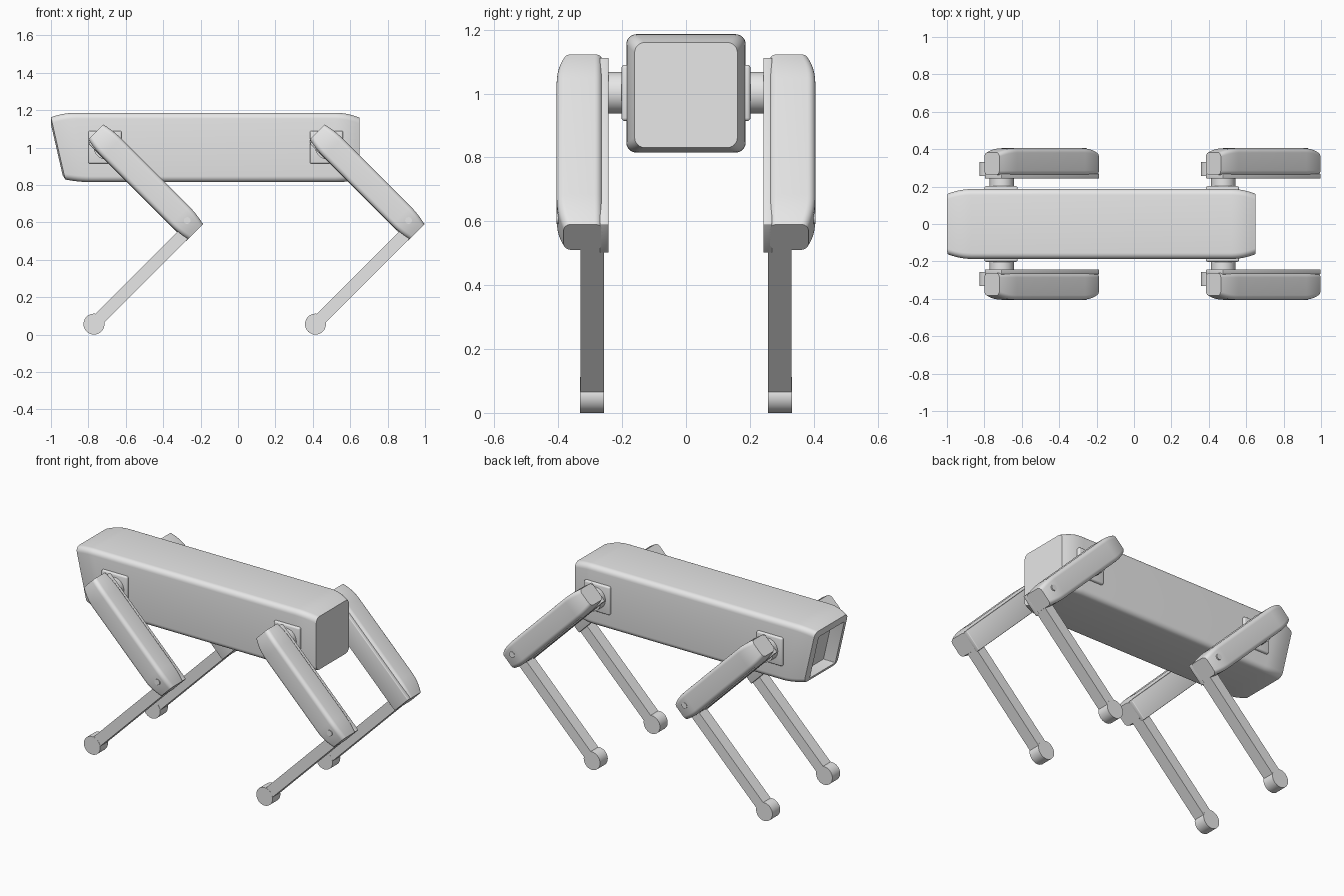
import bpy, bmesh
from math import radians, sin, cos, pi
from mathutils import Matrix, Vector

cube = bpy.data.objects.get("Cube")
if cube:
    bpy.data.objects.remove(cube, do_unlink=True)

GREY = (0.8, 0.8, 0.8, 1)
grey = bpy.data.materials.new("light_grey")
grey.use_nodes = True
grey.diffuse_color = GREY
grey.node_tree.nodes["Principled BSDF"].inputs["Base Color"].default_value = GREY


def finish(name, bm, place=Matrix()):
    bmesh.ops.transform(bm, matrix=place, verts=bm.verts)
    bmesh.ops.recalc_face_normals(bm, faces=bm.faces)
    mesh = bpy.data.meshes.new(name)
    bm.to_mesh(mesh)
    bm.free()
    mesh.materials.append(grey)
    obj = bpy.data.objects.new(name, mesh)
    bpy.context.collection.objects.link(obj)
    bpy.ops.object.select_all(action="DESELECT")
    obj.select_set(True)
    bpy.context.view_layer.objects.active = obj
    bpy.ops.object.shade_smooth_by_angle(angle=radians(32))
    return obj


def ring(s, a, b, r, slant=0):
    """Rounded rectangle across the local x axis, leaning with height."""
    points = []
    for k, (i, j) in enumerate(((1, 1), (0, 1), (0, 0), (1, 0))):
        ca = a[i] - r if i else a[0] + r
        cb = b[j] - r if j else b[0] + r
        for n in range(7):
            t = (k + n / 6) * pi / 2
            z = cb + r * sin(t)
            points.append(Vector((s + slant * (b[1] - z), ca + r * cos(t), z)))
    return points


def loft(name, rings, place=Matrix()):
    bm = bmesh.new()
    loops = [[bm.verts.new(p) for p in points] for points in rings]
    for low, high in zip(loops, loops[1:]):
        for i in range(len(low)):
            j = (i + 1) % len(low)
            bm.faces.new((low[i], low[j], high[j], high[i]))
    bm.faces.new(loops[0])
    bm.faces.new(loops[-1])
    return finish(name, bm, place)


def box(name, x, y, z, place=Matrix(), bevel=0):
    bm = bmesh.new()
    bmesh.ops.create_cube(bm, size=1)
    for v in bm.verts:
        v.co = [(lo + hi) / 2 + c * (hi - lo) for c, (lo, hi) in zip(v.co, (x, y, z))]
    if bevel:
        bmesh.ops.bevel(bm, geom=bm.edges[:], offset=bevel, segments=3,
                        profile=0.5, affect="EDGES")
    return finish(name, bm, place)


def disc(name, x, z, radius, y, place=Matrix()):
    """Cylinder lying along y."""
    bm = bmesh.new()
    bmesh.ops.create_cone(bm, cap_ends=True, segments=40, radius1=radius,
                          radius2=radius, depth=y[1] - y[0])
    lay = Matrix.Translation((x, (y[0] + y[1]) / 2, z)) @ Matrix.Rotation(pi / 2, 4, "X")
    return finish(name, bm, place @ lay)


# Body: softened box with one slanted end that holds a recessed window
def body_ring(s, inset, slant, r=0.032):
    return ring(s, (-0.187 + inset, 0.187 - inset),
                (0.815 + inset * 0.6, 1.186 - inset), r, slant)


SLANT, STEPS = 0.23, 6
rings = [body_ring(-0.93, 0.095, SLANT, 0.003),
         body_ring(-1.0, 0.062, SLANT, 0.003)]
for n in range(STEPS + 1):
    t = n / STEPS
    rings.append(body_ring(-1 + 0.13 * t, 0.024 * (1 - t) ** 2, SLANT))
for n in range(STEPS + 1):
    t = n / STEPS
    rings.append(body_ring(0.65 - 0.13 * (1 - t), 0.026 * t ** 2, 0))
loft("body", rings)


# Outer thigh shell: tapers at both ends, flat on the inner side
def thigh_ring(s, t):
    inset = (1 - t) ** 2
    return ring(s, (0.262, 0.405 - 0.022 * inset),
                (0.158 + 0.014 * inset, 0.3 - 0.015 * inset), 0.024)


def thigh_rings():
    start = [thigh_ring(-1.303 + 0.12 * n / STEPS, n / STEPS) for n in range(STEPS + 1)]
    end = [thigh_ring(-0.55 - 0.12 * n / STEPS, n / STEPS) for n in range(STEPS + 1)]
    return start + end[::-1]


# Four legs, mirrored front to back and repeated along the body
TILT = Matrix.Rotation(pi / 4, 4, "Y")
for side, front in ((-1, "front"), (1, "back")):
    for shift, end in ((0, "right"), (1.184, "left")):
        place = Matrix.Translation((shift, 0, 0)) @ Matrix.Diagonal((1, side, 1, 1))
        tilted = place @ TILT
        leg = front + "_" + end + "_"
        box(leg + "hip_plate", (-0.8, -0.622), (0.17, 0.202), (0.914, 1.09), place, 0.01)
        disc(leg + "hip_joint", -0.707, 1.003, 0.065, (0.195, 0.25), place)
        box(leg + "thigh_inner", (-1.288, -0.55), (0.242, 0.27), (0.157, 0.287), tilted, 0.004)
        loft(leg + "thigh_shell", thigh_rings(), tilted)
        disc(leg + "knee_pin", -0.272, 0.61, 0.018, (0.37, 0.406), place)
        box(leg + "shin", (-0.617, -0.552), (0.257, 0.331), (-0.503, 0.2), tilted)
        disc(leg + "foot", -0.77, 0.056, 0.056, (0.256, 0.332), place)
